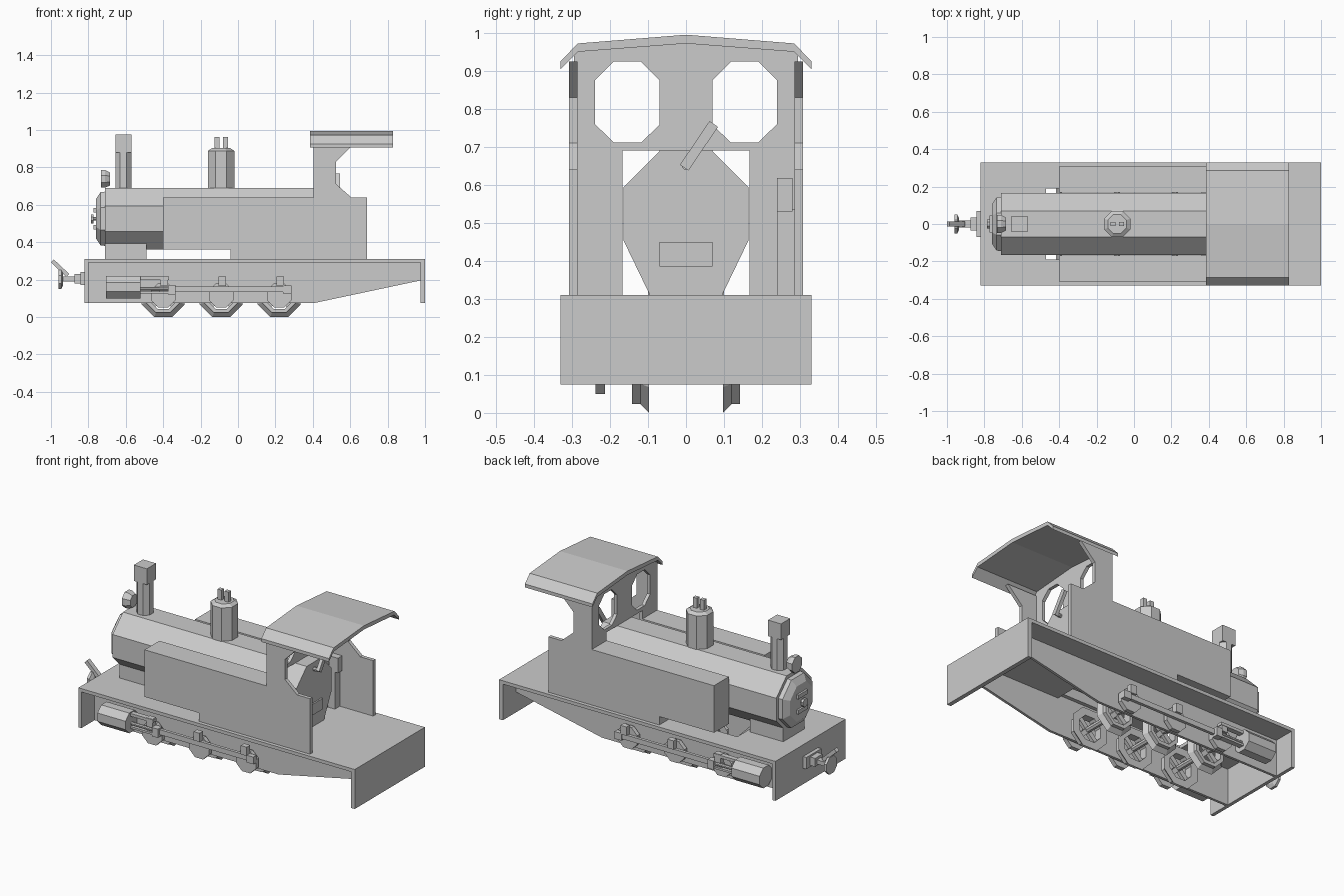
import bpy, bmesh, math
from mathutils import Vector

grey = bpy.data.materials.new("plain grey")
grey.diffuse_color = (0.6, 0.6, 0.6, 1)


def put(axis, u, v, w):
    """Map profile coordinates (u, v) and depth w to world space."""
    return {'x': Vector((w, u, v)), 'y': Vector((u, w, v)), 'z': Vector((u, v, w))}[axis]


def finish(name, bm):
    bmesh.ops.recalc_face_normals(bm, faces=bm.faces)
    mesh = bpy.data.meshes.new(name)
    bm.to_mesh(mesh)
    bm.free()
    mesh.materials.append(grey)
    ob = bpy.data.objects.new(name, mesh)
    bpy.context.collection.objects.link(ob)
    return ob


def prism(name, axis, a, b, outline, holes=()):
    """Extrude an outline, with optional holes, from a to b along an axis."""
    bm = bmesh.new()
    edges = []
    for loop in [outline, *holes]:
        vs = [bm.verts.new(put(axis, u, v, a)) for u, v in loop]
        edges += [bm.edges.new((vs[i - 1], vs[i])) for i in range(len(vs))]
    bmesh.ops.triangle_fill(bm, edges=edges, use_beauty=True)
    ext = bmesh.ops.extrude_face_region(bm, geom=bm.faces[:], use_keep_orig=True)
    moved = [g for g in ext['geom'] if isinstance(g, bmesh.types.BMVert)]
    bmesh.ops.translate(bm, verts=moved, vec=put(axis, 0, 0, b - a))
    return finish(name, bm)


def rect(u0, u1, v0, v1):
    return [(u0, v0), (u1, v0), (u1, v1), (u0, v1)]


def box(name, x0, x1, y0, y1, z0, z1):
    return prism(name, 'z', z0, z1, rect(x0, x1, y0, y1))


def octagon(name, axis, cu, cv, profile, ring=False):
    """Eight-sided turned part; profile is (flat radius, position along axis)."""
    bm = bmesh.new()
    loops = []
    for r, w in profile:
        R = r / math.cos(math.pi / 8)
        loops.append([bm.verts.new(put(axis, cu + R * math.cos(math.pi * (k + .5) / 4),
                                       cv + R * math.sin(math.pi * (k + .5) / 4), w)) for k in range(8)])
    pairs = list(zip(loops, loops[1:])) + ([(loops[-1], loops[0])] if ring else [])
    for p, q in pairs:
        for k in range(8):
            bm.faces.new((p[k - 1], p[k], q[k], q[k - 1]))
    if not ring:
        bm.faces.new(loops[0])
        bm.faces.new(loops[-1])
    return finish(name, bm)


def bar(name, axis, a, b, p, q, width):
    """Flat bar running from p to q in the profile plane."""
    p, q = Vector(p), Vector(q)
    n = (q - p).orthogonal().normalized() * width / 2
    return prism(name, axis, a, b, [p + n, q + n, q - n, p - n])


# Footplate with wheel opening, end beams
prism("footplate", 'z', 0.29, 0.31, rect(-0.82, 1.0, -0.33, 0.33), [rect(-0.47, 0.36, -0.19, 0.19)])
box("front_beam", -0.82, -0.8, -0.33, 0.33, 0.075, 0.29)
box("rear_beam", 0.975, 1.0, -0.33, 0.33, 0.075, 0.29)

# Boiler, smokebox saddle, door and firebox
octagon("boiler", 'x', 0, 0.525, [(0.165, -0.71), (0.165, 0.5)])
box("smokebox_saddle", -0.71, -0.49, -0.1, 0.1, 0.31, 0.4)
octagon("smokebox_door", 'x', 0, 0.525, [(0.145, -0.71), (0.142, -0.735), (0.105, -0.76)])
octagon("door_spindle", 'x', 0, 0.525, [(0.01, -0.75), (0.01, -0.775)])
octagon("door_handle", 'x', 0, 0.525, [(0.024, -0.773), (0.024, -0.787)])
for z in (0.48, 0.57):
    box("door_hinge", -0.772, -0.74, -0.045, 0.045, z - 0.012, z + 0.012)
prism("firebox", 'x', -0.03, 0.5,
      [(-0.095, 0.31), (0.095, 0.31), (0.165, 0.455), (0.165, 0.5), (-0.165, 0.5), (-0.165, 0.455)])
box("fire_door", 0.5, 0.509, -0.07, 0.07, 0.385, 0.45)
bar("regulator_lever", 'x', 0.525, 0.545, (-0.005, 0.645), (0.073, 0.76), 0.027)
octagon("regulator_spindle", 'x', 0.0, 0.65, [(0.01, 0.49), (0.01, 0.53)])

# Chimney, dome with safety valves, headlamp
octagon("chimney", 'z', -0.613, 0, [(0.043, 0.68), (0.043, 0.88)])
box("chimney_cap", -0.656, -0.57, -0.043, 0.043, 0.88, 0.975)
octagon("dome", 'z', -0.09, 0, [(0.07, 0.68), (0.07, 0.888), (0.05, 0.902)])
for x in (-0.113, -0.067):
    box("safety_valve", x - 0.013, x + 0.013, -0.012, 0.012, 0.9, 0.962)
octagon("headlamp", 'x', 0, 0.738, [(0.047, -0.732), (0.047, -0.71), (0.035, -0.685)])

# Cab front with two windows, and roof
window = [(0.12, 0.925), (0.19, 0.925), (0.24, 0.875), (0.24, 0.76),
          (0.19, 0.712), (0.117, 0.712), (0.07, 0.758), (0.07, 0.875)]
prism("cab_front", 'x', 0.405, 0.425,
      [(0.295, 0.31), (0.295, 0.94), (0.285, 0.955), (0, 0.975), (-0.285, 0.955), (-0.295, 0.94),
       (-0.295, 0.31), (-0.167, 0.31), (-0.167, 0.69), (0.167, 0.69), (0.167, 0.31)],
      [window, [(-y, z) for y, z in window]])
prism("roof", 'x', 0.385, 0.83,
      [(-0.33, 0.925), (-0.285, 0.972), (0, 0.995), (0.285, 0.972), (0.33, 0.925),
       (0.33, 0.905), (0.285, 0.95), (0, 0.972), (-0.285, 0.95), (-0.33, 0.905)])

# Handbrake box in the cab
box("brake_locker", 0.42, 0.47, 0.24, 0.286, 0.31, 0.535)
box("brake_handle", 0.43, 0.49, 0.24, 0.28, 0.53, 0.618)

# Front coupling
box("coupling_plate", -0.842, -0.82, -0.07, 0.07, 0.17, 0.24)
box("coupling_block", -0.875, -0.84, -0.035, 0.035, 0.18, 0.23)
box("coupling_shaft", -0.95, -0.87, -0.018, 0.018, 0.19, 0.215)
octagon("buffer_disc", 'x', 0, 0.2, [(0.03, -0.935), (0.05, -0.945), (0.05, -0.96)])
bar("coupling_hook", 'y', -0.014, 0.014, (-0.993, 0.3), (-0.91, 0.222), 0.022)

axles = (-0.4, -0.09, 0.22)
for s in (-1, 1):
    # Side tank and cab side
    prism("side_tank", 'y', s * 0.168, s * 0.308,
          [(-0.4, 0.36), (-0.04, 0.36), (-0.04, 0.31), (0.405, 0.31), (0.405, 0.64), (-0.4, 0.64)])
    prism("cab_side", 'y', s * 0.286, s * 0.308,
          [(0.405, 0.31), (0.69, 0.31), (0.69, 0.64), (0.605, 0.64), (0.525, 0.71),
           (0.525, 0.83), (0.62, 0.925), (0.405, 0.925)])
    # Frame plate and cylinder
    prism("frame_plate", 'y', s * 0.19, s * 0.205,
          [(-0.8, 0.075), (0.41, 0.075), (0.975, 0.195), (0.975, 0.29), (-0.8, 0.29)])
    octagon("cylinder", 'x', s * 0.255, 0.16, [(0.06, -0.705), (0.06, -0.52)])
    octagon("piston_rod", 'x', s * 0.255, 0.15, [(0.009, -0.53), (0.009, -0.35)])
    box("slide_bar", -0.52, -0.37, s * 0.24, s * 0.27, 0.198, 0.215)
    box("slide_bar_lower", -0.52, -0.37, s * 0.24, s * 0.27, 0.125, 0.137)
    box("crosshead", -0.375, -0.335, s * 0.235, s * 0.275, 0.12, 0.172)
    # Coupling rod, cranks and wheels
    box("coupling_rod", -0.42, 0.25, s * 0.24, s * 0.258, 0.133, 0.163)
    box("rod_end", 0.24, 0.287, s * 0.236, s * 0.265, 0.125, 0.168)
    for x in axles:
        octagon("crank", 'y', x, 0.115 if s < 0 else 0.14, [(0.065, s * 0.213), (0.065, s * 0.238)])
        box("oil_cup", x - 0.015, x + 0.025, s * 0.235, s * 0.268, 0.165, 0.217)
        octagon("wheel_rim", 'y', x, 0.115, [(0.115, s * 0.097), (0.092, s * 0.12), (0.092, s * 0.142),
                                            (0.072, s * 0.142), (0.072, s * 0.097)], ring=True)
        for k in range(2):
            d = Vector((math.cos(math.pi * (k + .5) / 2), math.sin(math.pi * (k + .5) / 2))) * 0.075
            c = Vector((x, 0.115))
            bar("wheel_spoke", 'y', s * (0.11 + k * 0.001), s * (0.13 + k * 0.001), c - d, c + d, 0.028)

for x in axles:
    octagon("axle", 'y', x, 0.115, [(0.016, -0.2), (0.016, 0.2)])
